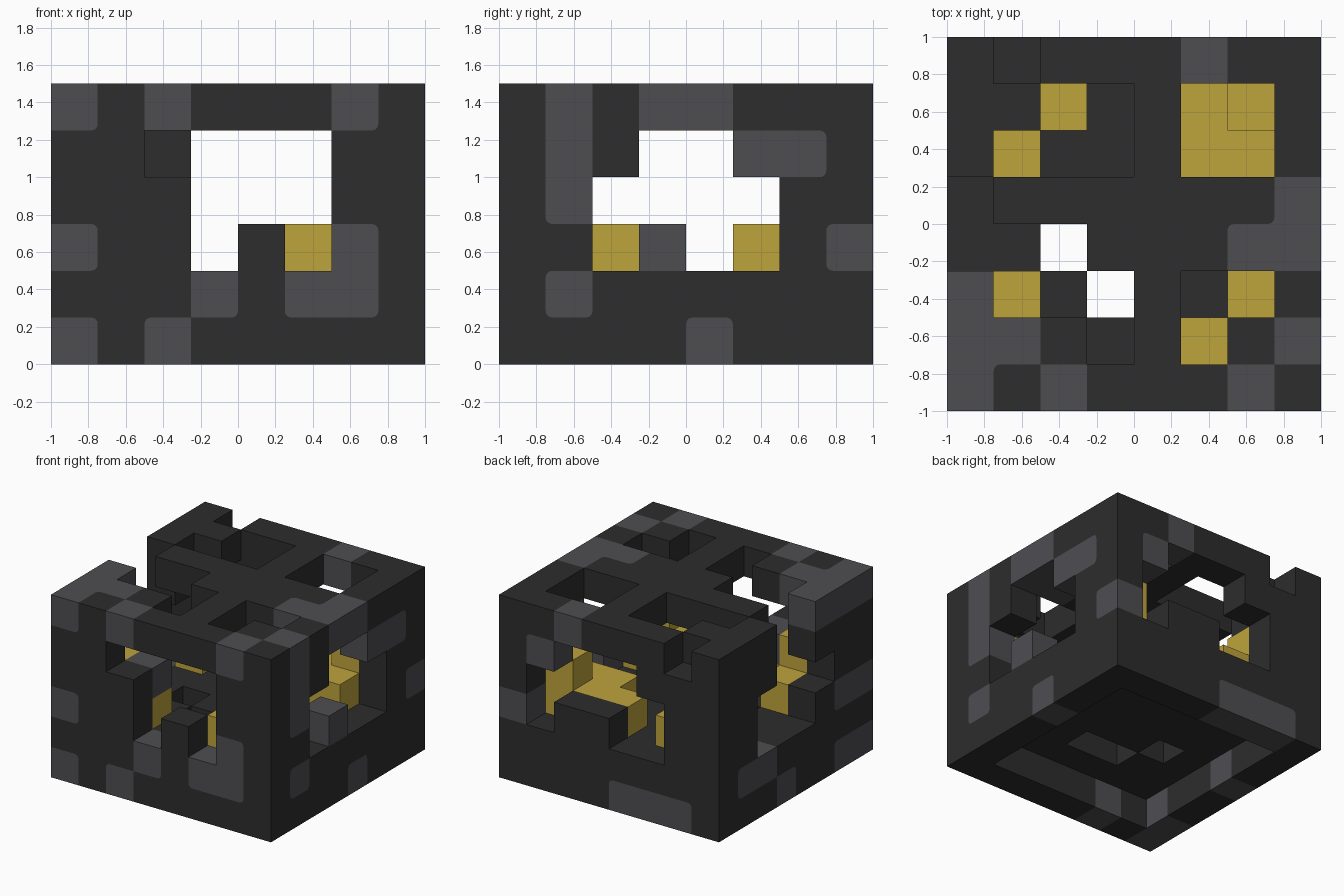
import bpy, bmesh, math
from itertools import product
from mathutils import Vector

cube = bpy.data.objects.get("Cube")
if cube:
    bpy.data.objects.remove(cube)

S = 0.25                      # block size
R = 0.035                     # corner radius of the stone patches
NX, NY, NZ = 8, 8, 6


def material(name, rgb):
    m = bpy.data.materials.new(name)
    m.use_nodes = True
    m.diffuse_color = (*rgb, 1)
    m.node_tree.nodes["Principled BSDF"].inputs["Base Color"].default_value = (*rgb, 1)
    return m


DARK = material("dark stone", (0.026, 0.026, 0.026))
GREY = material("grey stone", (0.076, 0.075, 0.083))
GOLD = material("gold", (0.515, 0.371, 0.045))


def span(v):
    return range(v[0], v[1] + 1) if isinstance(v, tuple) else (v,)


def blocks(*boxes):
    """Block cells of boxes whose axes are an index or an inclusive pair."""
    return {c for b in boxes for c in product(*map(span, b))}


# Hollow crate: four walls, a raised floor and a lid
shell = blocks(((0, 7), (0, 7), (0, 5)))
shell -= blocks(((1, 6), (1, 6), 0), ((1, 6), (1, 6), (2, 4)))

# Openings in the front wall
shell -= blocks(((3, 5), 0, (3, 4)), (2, 0, 4), (3, 0, 2), (5, 0, 2))
# Openings in the back wall
shell -= blocks(((3, 5), 7, 4), ((2, 6), 7, 3), ((2, 3), 7, 2), (6, 7, 2), (1, 7, 5))
# Openings in the wall on the +x side
shell -= blocks((7, (3, 4), 4), (7, (2, 5), 3), (7, 2, 2), (7, (4, 5), 2))
# Openings in the wall on the -x side
shell -= blocks((0, (3, 4), (4, 5)), (0, (2, 5), 3), (0, (3, 5), 2))
# Holes in the floor
shell -= blocks((2, 3, 1), ((3, 4), 2, 1))
# Pits in the lid
shell -= blocks(((1, 2), (2, 3), 5), (3, (1, 2), 5), (5, (1, 2), 5), (6, 2, 5),
                (1, 5, 5), ((2, 3), (5, 6), 5), ((5, 6), (5, 6), 5))
# Loose stone resting on the gold
shell |= {(2, 1, 3)}

# Lighter stones
grey = blocks(
    # front
    (0, 0, 5), (2, 0, 5), (6, 0, 5), (0, 0, 2), (6, 0, (1, 2)), (3, 0, 1), (5, 0, 1),
    (0, 0, 0), (2, 0, 0),
    # +x side
    (7, 1, (3, 5)), (7, (3, 4), 5), (7, (5, 6), 4), (7, 3, 2), (7, 7, 2), (7, 1, 1), (7, 4, 0),
    # back
    (5, 7, 5), (6, 7, 4), ((1, 3), 7, 0),
    # -x side
    (0, (1, 2), 5), (0, 1, 2), (0, (5, 6), 1), (0, 4, 0), (0, 1, 0),
    # lid and inside
    (1, 1, 5), (6, 3, 5), (2, 1, 3))

# Gold piles in the four corners
gold = blocks((1, 1, (2, 3)), (1, 2, 2), (2, 1, 2),
              (6, 1, (2, 3)), (5, 1, 2), (6, 2, 2),
              (1, 6, (2, 3)), (1, 5, 2), (2, 6, 2),
              (6, 6, (2, 3)), ((5, 6), 5, 2), ((4, 5), 6, 2))
solid = shell | gold


def add(a, b, k=1):
    return tuple(p + q * k for p, q in zip(a, b))


def build(name, cells, mats):
    bm = bmesh.new()
    origin = Vector((-NX * S / 2, -NY * S / 2, 0))

    def colour(c, n):
        """Colour index of the face of c towards n, or None if it is not exposed."""
        if c not in cells or add(c, n) in solid:
            return None
        return int(c in grey)

    def face(points, index):
        f = bm.faces.new([bm.verts.new(p) for p in points])
        f.material_index = index

    for c in sorted(cells):
        for axis, sign in product(range(3), (1, -1)):
            n, u, v = ([0, 0, 0] for _ in range(3))
            n[axis] = sign
            u[(axis + 1) % 3] = 1
            v[(axis + 2) % 3] = sign
            own = colour(c, n)
            if own is None:
                continue
            U, V, N = Vector(u), Vector(v), Vector(n)
            mid = origin + (Vector(c) + Vector((0.5, 0.5, 0.5)) + N / 2) * S
            outline = []
            for su, sv, e_in, e_out in ((-1, -1, -V, U), (1, -1, U, V),
                                        (1, 1, V, -U), (-1, 1, -U, -V)):
                p = mid + (U * su + V * sv) * S / 2
                a, b = add(c, u, su), add(c, v, sv)
                around = [colour(x, n) for x in (a, b, add(a, v, sv))]
                # Round a corner that is surrounded by the other colour
                if all(x == 1 - own for x in around):
                    centre = p + (e_out - e_in) * R
                    arc = [centre + (e_in * math.sin(t) - e_out * math.cos(t)) * R
                           for t in (math.pi / 2 * s / 4 for s in range(5))]
                    outline += arc
                    face([p] + arc[::-1], 1 - own)
                else:
                    outline.append(p)
            face(outline, own)

    bmesh.ops.remove_doubles(bm, verts=bm.verts, dist=1e-4)
    mesh = bpy.data.meshes.new(name)
    bm.to_mesh(mesh)
    bm.free()
    for m in mats:
        mesh.materials.append(m)
    bpy.context.collection.objects.link(bpy.data.objects.new(name, mesh))


build("stone_crate", shell, (DARK, GREY))
build("gold_piles", gold, (GOLD,))
